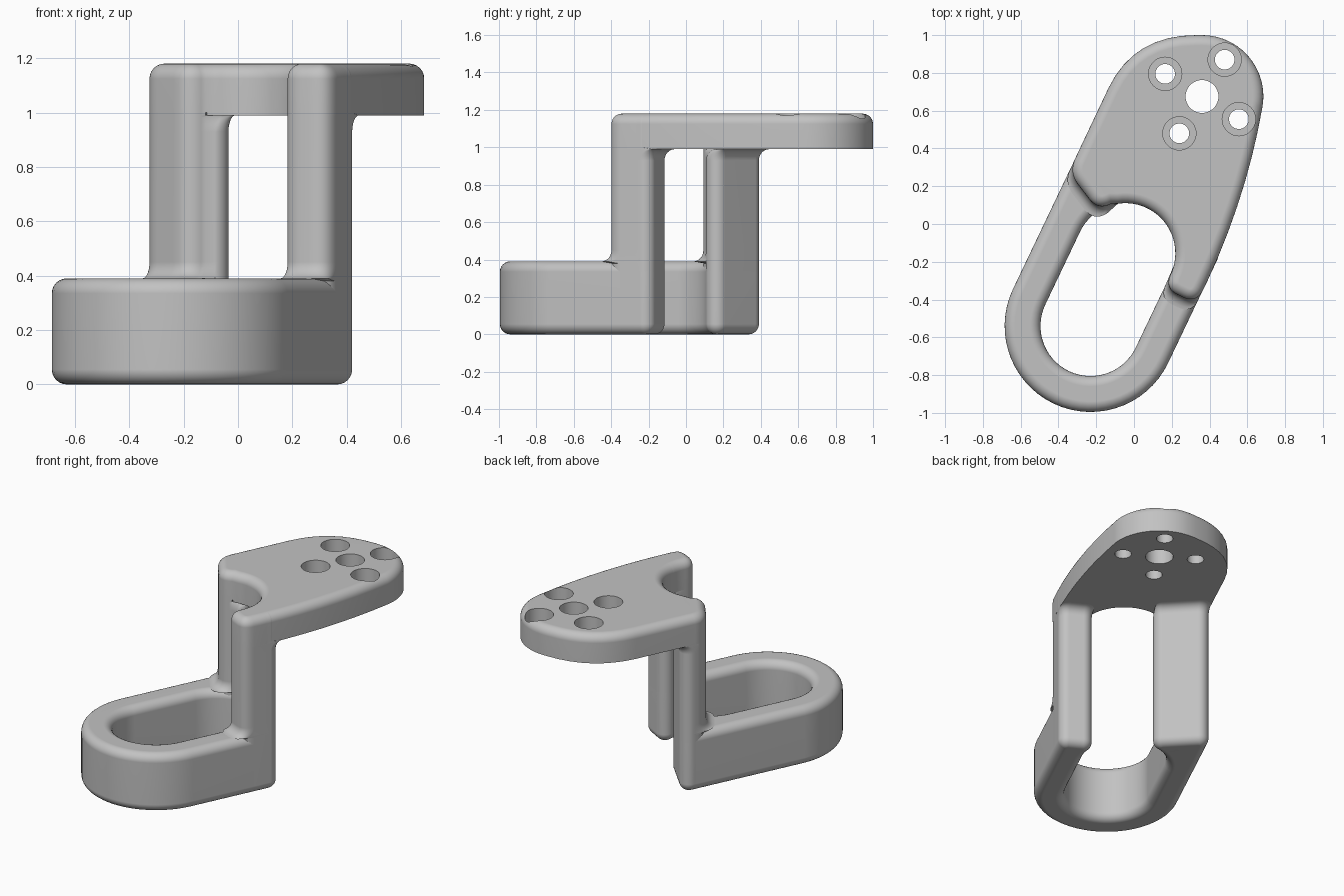
import bpy, bmesh, math
from mathutils import Vector

cube = bpy.data.objects.get("Cube")
if cube:
    bpy.data.objects.remove(cube, do_unlink=True)

grey = bpy.data.materials.new("plain grey")
grey.use_nodes = True
GREY = (0.54, 0.54, 0.54, 1)
grey.diffuse_color = GREY
grey.node_tree.nodes["Principled BSDF"].inputs["Base Color"].default_value = GREY

# Main sizes
BASE_TOP, PLATE_BOTTOM, TOP = 0.39, 0.99, 1.18
OUTER, INNER, SLOT = 0.455, 0.265, 0.427
ROUND, CORNER, FLARE = 0.055, 0.08, 0.06

# Slanted frame: a runs along the slot, b across it
TILT = math.radians(64.5)
U = Vector((math.cos(TILT), math.sin(TILT)))
V = Vector((U.y, -U.x))
ORIGIN = Vector((-0.23, -0.54))
QUARTER = [math.radians(15 * i) for i in range(7)]


def at(a, b):
    return ORIGIN + U * a + V * b


def sweep(start, end, step=6):
    n = max(2, round(abs(end - start) / step))
    return [math.radians(start + (end - start) * i / n) for i in range(n + 1)]


def arc(a, radius, start, end):
    """Arc in the slanted frame, centred on the slot axis."""
    return [at(a + radius * math.cos(t), radius * math.sin(t)) for t in sweep(start, end)]


def circle(x, y, radius, start, end, step=10):
    return [Vector((x + radius * math.cos(t), y + radius * math.sin(t)))
            for t in sweep(start, end, step)]


def curve(p, c, q, n=8):
    p, c, q = Vector(p), Vector(c), Vector(q)
    return [p.lerp(c, i / n).lerp(c.lerp(q, i / n), i / n) for i in range(n + 1)]


def soften(points):
    """Round the sharp corners of an outline and wind it counter-clockwise."""
    pts = [p for i, p in enumerate(points) if (p - points[i - 1]).length > 0.002]
    if sum(pts[i - 1].cross(p) for i, p in enumerate(pts)) < 0:
        pts.reverse()
    n = len(pts)
    sharp = []
    for i, p in enumerate(pts):
        before, after = p - pts[i - 1], pts[(i + 1) % n] - p
        sharp.append(abs(before.angle_signed(after)) > math.radians(30))
    corners = [p for p, s in zip(pts, sharp) if s]
    out = []
    for i, p in enumerate(pts):
        if sharp[i]:
            d1 = (pts[i - 1] - p).normalized() * CORNER
            d2 = (pts[(i + 1) % n] - p).normalized() * CORNER
            out += curve(p + d1, p, p + d2)
        elif all((p - c).length > CORNER * 1.1 for c in corners):
            out.append(p)
    return out


def inset(pts, d):
    out = []
    for i, p in enumerate(pts):
        e1 = (p - pts[i - 1]).normalized()
        e2 = (pts[(i + 1) % len(pts)] - p).normalized()
        n1, n2 = Vector((-e1.y, e1.x)), Vector((-e2.y, e2.x))
        m = (n1 + n2).normalized()
        out.append(p + m * d / max(m.dot(n1), 0.5))
    return out


def finish(name, bm):
    bmesh.ops.recalc_face_normals(bm, faces=bm.faces)
    mesh = bpy.data.meshes.new(name)
    bm.to_mesh(mesh)
    bm.free()
    mesh.materials.append(grey)
    obj = bpy.data.objects.new(name, mesh)
    bpy.context.collection.objects.link(obj)
    return obj


def smooth(obj):
    bpy.ops.object.select_all(action="DESELECT")
    obj.select_set(True)
    bpy.context.view_layer.objects.active = obj
    bpy.ops.object.shade_smooth_by_angle(angle=math.radians(30))
    mod = obj.modifiers.new("even shading", "WEIGHTED_NORMAL")
    mod.keep_sharp = True


def rounded_prism(name, points, z0, z1, round_bottom=True, middle=()):
    """Stack of insets; middle holds (height, shift rule) layers for flares."""
    pts = soften(points)
    top = [((1 - math.cos(t)) * ROUND, z1 - (1 - math.sin(t)) * ROUND) for t in QUARTER]
    bottom = [(d, z0 + z1 - z) for d, z in top[::-1]] if round_bottom else [(0, z0)]
    rings = [[(*p, z) for p in inset(pts, d)] for d, z in bottom]
    rings += [[(*(p + U * shift(p)), z) for p in pts] for z, shift in middle]
    rings += [[(*p, z) for p in inset(pts, d)] for d, z in top]
    bm = bmesh.new()
    loops = [[bm.verts.new(p) for p in ring] for ring in rings]
    n = len(pts)
    for low, high in zip(loops, loops[1:]):
        for i in range(n):
            j = (i + 1) % n
            bm.faces.new((low[i], low[j], high[j], high[i]))
    bm.faces.new(loops[0][::-1])
    bm.faces.new(loops[-1])
    return finish(name, bm)


def post(name, points, middle_a, slope):
    """Post whose front flares into the base and whose back flares into the plate."""
    def is_front(p):
        local = p - ORIGIN
        return local.dot(U) < middle_a + slope * local.dot(V)

    def front(d):
        return lambda p: -d if is_front(p) else 0

    def back(d):
        return lambda p: 0 if is_front(p) else d

    flare = [(FLARE * (1 - math.sin(t)), FLARE * (1 - math.cos(t))) for t in QUARTER]
    layers = [(BASE_TOP - 0.01, front(0))]
    layers += [(BASE_TOP + h, front(d)) for d, h in flare]
    layers += [(PLATE_BOTTOM - h, back(d)) for d, h in flare[::-1]]
    layers += [(PLATE_BOTTOM + 0.01, back(0))]
    smooth(rounded_prism(name, points, 0, TOP, middle=layers))


# Rounded back ends of the two sides
right_end = circle(0.36, -0.22, 0.06, -25.5, 61) + circle(0.278, -0.175, 0.06, 61, 176)
left_end = circle(-0.095, 0.166, 0.06, -81, 44) + circle(-0.2525, 0.33, 0.06, 44, 154.5)

# Looped base, open at the back
right_inner = arc(SLOT, INNER, 68, 90)
base = right_end + right_inner + arc(0, INNER, 90, 270)
base += arc(SLOT, INNER, -90, -34) + left_end + arc(0, OUTER, 270, 90)
smooth(rounded_prism("base_loop", base, 0, BASE_TOP))

# Two posts
right_front = [at(0.348, INNER), at(0.348, OUTER)]
post("post_front", right_end + right_inner + right_front, 0.46, 0)
left_front = at(0.685, -OUTER)
post("post_back", [left_front] + arc(SLOT, INNER, -58, -34) + left_end, 0.576, -0.38)

# Top plate with a round notch and a rounded far end
hub = (0.36, 0.675)
outline = [left_front] + arc(SLOT, INNER, -58, 90) + right_front[:1]
outline += curve(right_front[1], (0.588, 0.088), (0.68, 0.62))
outline += circle(*hub, 0.325, -5, 90, 5) + curve((0.33, 1), (0, 1), (-0.135, 0.72))
plate = rounded_prism("top_plate", outline, PLATE_BOTTOM, TOP, False)

# Holes and counterbores
screws = [(0.165, 0.795), (0.48, 0.87), (0.24, 0.48), (0.555, 0.555)]


def drill(holes, z0, z1):
    bm = bmesh.new()
    for x, y, r in holes:
        new = bmesh.ops.create_cone(bm, cap_ends=True, segments=40, radius1=r,
                                    radius2=r, depth=z1 - z0)["verts"]
        bmesh.ops.translate(bm, verts=new, vec=(x, y, (z0 + z1) / 2))
    cutter = finish("hole_cutter", bm)
    cutter.hide_render = True
    mod = plate.modifiers.new("holes", "BOOLEAN")
    mod.operation, mod.solver, mod.object = "DIFFERENCE", "EXACT", cutter
    bpy.context.view_layer.objects.active = plate
    bpy.ops.object.modifier_apply(modifier=mod.name)
    bpy.data.objects.remove(cutter, do_unlink=True)


drill([(x, y, 0.052) for x, y in screws] + [(*hub, 0.087)], 0.9, 1.3)
drill([(x, y, 0.088) for x, y in screws], 1.08, 1.3)
smooth(plate)
